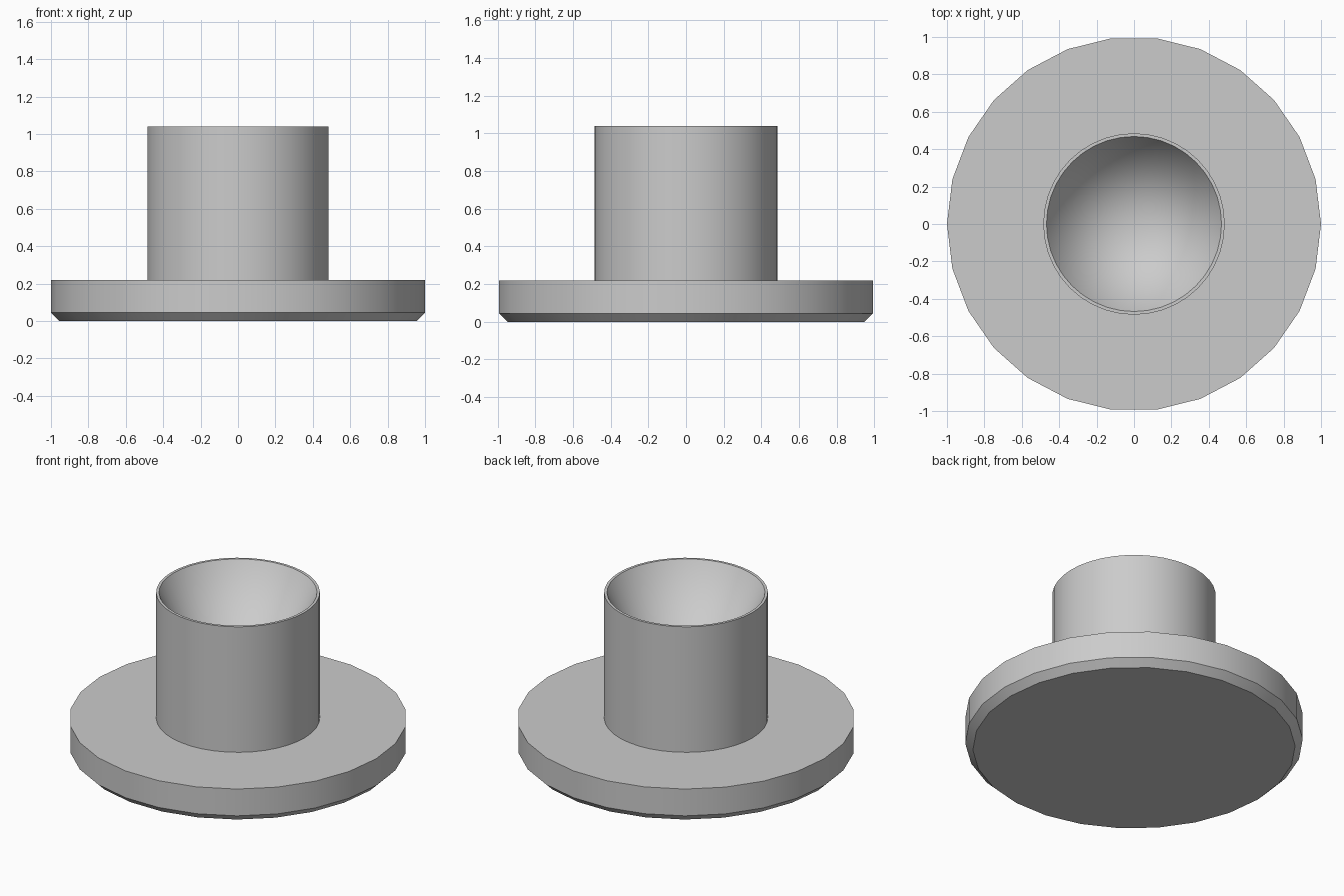
import bpy
import bmesh
from math import cos, sin, tau, radians

cube = bpy.data.objects.get("Cube")
if cube:
    bpy.data.objects.remove(cube, do_unlink=True)

grey = bpy.data.materials.new("plain_grey")
grey.use_nodes = True
colour = (0.6, 0.6, 0.6, 1)
grey.diffuse_color = colour
grey.node_tree.nodes["Principled BSDF"].inputs["Base Color"].default_value = colour


def lathe(name, profile, sides):
    """Turn a (radius, height) profile about z; zero radius makes a pole."""
    bm = bmesh.new()
    rings = []
    for r, z in profile:
        if r == 0:
            rings.append([bm.verts.new((0, 0, z))] * sides)
        else:
            rings.append([bm.verts.new((r * cos(tau * i / sides),
                                        r * sin(tau * i / sides), z))
                          for i in range(sides)])
    for low, high in zip(rings, rings[1:]):
        for i in range(sides):
            j = (i + 1) % sides
            corners = [low[i], low[j], high[j], high[i]]
            bm.faces.new(list(dict.fromkeys(corners)))
    # Close open ends with flat caps
    for ring in (rings[0], rings[-1]):
        if ring[0] is not ring[1]:
            bm.faces.new(ring)
    bmesh.ops.recalc_face_normals(bm, faces=bm.faces)
    mesh = bpy.data.meshes.new(name)
    bm.to_mesh(mesh)
    bm.free()
    mesh.materials.append(grey)
    obj = bpy.data.objects.new(name, mesh)
    bpy.context.collection.objects.link(obj)
    bpy.ops.object.select_all(action="DESELECT")
    obj.select_set(True)
    bpy.context.view_layer.objects.active = obj
    bpy.ops.object.shade_smooth_by_angle(angle=radians(30))
    return obj


# Wide base disc with a chamfered lower edge
lathe("base_disc", [(0.955, 0), (1, 0.045), (1, 0.22)], 26)

# Upright barrel with a thin rim and a conical hollow
lathe("barrel", [(0.485, 0.22), (0.485, 1.04), (0.468, 1.04), (0, 0.23)], 40)
